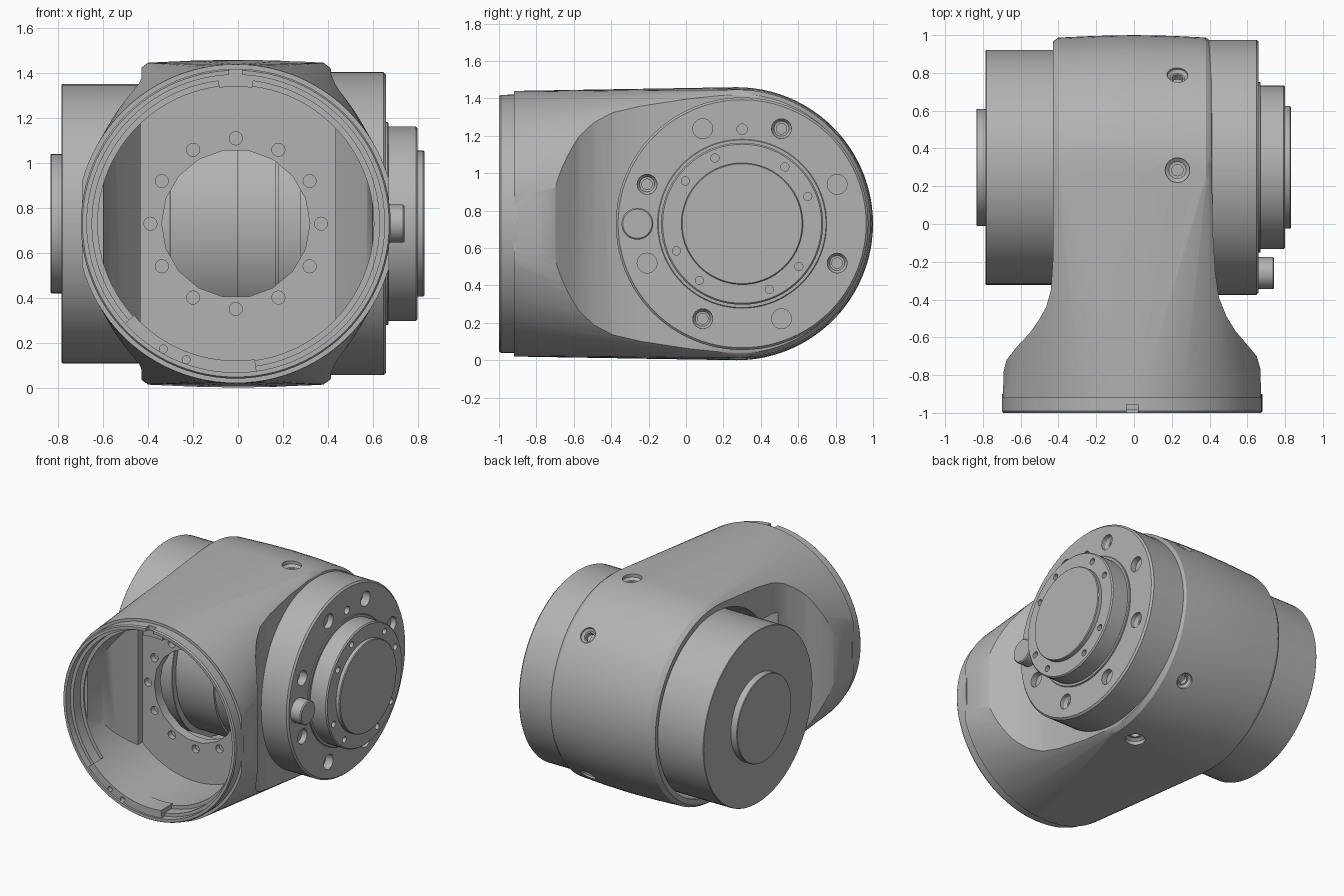
import bpy, bmesh
from math import cos, sin, pi, radians
from mathutils import Vector, Matrix

cube = bpy.data.objects.get("Cube")
if cube:
    bpy.data.objects.remove(cube)

mat = bpy.data.materials.new("machined grey")
mat.use_nodes = True
GREY = (0.45, 0.45, 0.45, 1)
mat.diffuse_color = GREY
mat.node_tree.nodes["Principled BSDF"].inputs["Base Color"].default_value = GREY

CZ = 0.73                                   # height of both axes
FRONT = Vector((-0.01, 0, CZ))              # axis of the front opening
JOINT = Vector((0, 0.3, CZ))                # axis of the joint drums
ALONG_X = Matrix(((0, 0, 1), (1, 0, 0), (0, 1, 0)))
ALONG_Y = Matrix(((1, 0, 0), (0, 0, 1), (0, -1, 0)))


def finish(bm, name):
    bmesh.ops.recalc_face_normals(bm, faces=bm.faces)
    mesh = bpy.data.meshes.new(name)
    bm.to_mesh(mesh)
    bm.free()
    mesh.materials.append(mat)
    ob = bpy.data.objects.new(name, mesh)
    bpy.context.collection.objects.link(ob)
    return ob


def ring(bm, pos, r, frame, origin, n):
    return [bm.verts.new(origin + frame @ Vector((r * cos(2 * pi * i / n), r * sin(2 * pi * i / n), pos)))
            for i in range(n)]


def turned(name, profile, frame, origin, n=96):
    """Closed solid of revolution from (position, radius) pairs."""
    bm = bmesh.new()
    rings = [ring(bm, p, r, frame, origin, n) for p, r in profile]
    for a, b in zip(rings, rings[1:]):
        for i in range(n):
            j = (i + 1) % n
            bm.faces.new((a[i], a[j], b[j], b[i]))
    bm.faces.new(rings[0])
    bm.faces.new(rings[-1])
    return finish(bm, name)


def disc(name, a, b, r, bevel=0.012):
    """Drum on the joint axis with softened rims."""
    return turned(name, [(a, r - bevel), (a + bevel, r), (b - bevel, r), (b, r - bevel)], ALONG_X, JOINT)


def prism(name, outline, low, high):
    bm = bmesh.new()
    rows = [[bm.verts.new((x, y, z)) for x, y in outline] for z in (low, high)]
    n = len(outline)
    for i in range(n):
        j = (i + 1) % n
        bm.faces.new((rows[0][i], rows[0][j], rows[1][j], rows[1][i]))
    for row in rows:
        bm.faces.new(row)
    return finish(bm, name)


def box(name, low, high):
    return prism(name, [(low[0], low[1]), (high[0], low[1]), (high[0], high[1]), (low[0], high[1])],
                 low[2], high[2])


def combine(ob, other, operation):
    mod = ob.modifiers.new("combine", "BOOLEAN")
    mod.operation, mod.object, mod.solver = operation, other, "EXACT"
    bpy.context.view_layer.objects.active = ob
    bpy.ops.object.modifier_apply(modifier=mod.name)
    bpy.data.objects.remove(other)


def join(obs):
    """Gather disjoint cutters into one object."""
    bm = bmesh.new()
    for ob in obs:
        bm.from_mesh(ob.data)
        bpy.data.objects.remove(ob)
    return finish(bm, "cutter")


def drill(ob, pins):
    combine(ob, join(pins), "DIFFERENCE")


def pin(a, b, r, frame, origin, n=20):
    return turned("cutter", [(a, r), (b, r)], frame, origin, n)


def around(axis_point, frame, radius, degrees):
    t = radians(degrees)
    return axis_point + frame @ Vector((radius * cos(t), radius * sin(t), 0))


# Housing: round front flowing into a transverse barrel
bm = bmesh.new()
barrel = Vector((0, 0.27, CZ))
ring(bm, -0.92, 0.71, ALONG_Y, FRONT, 96)
for x, r in ((-0.43, 0.695), (-0.4, 0.717), (-0.2, 0.726), (0, 0.73), (0.2, 0.726), (0.38, 0.717), (0.41, 0.695)):
    ring(bm, x, r, ALONG_X, barrel, 96)
bmesh.ops.convex_hull(bm, input=bm.verts)
housing = finish(bm, "housing")

# Waisted sides
neck_left = [(-0.7, -1.1), (-0.69, -0.78), (-0.675, -0.72), (-0.62, -0.65), (-0.55, -0.575), (-0.505, -0.51),
             (-0.465, -0.44), (-0.44, -0.35), (-0.43, -0.2), (-0.43, 1.1)]
neck_right = [(0.41, 1.1), (0.415, 0), (0.43, -0.25), (0.45, -0.39), (0.49, -0.49), (0.54, -0.57),
              (0.6, -0.64), (0.65, -0.7), (0.67, -0.77), (0.675, -1.1)]
combine(housing, prism("cutter", neck_left + neck_right, -0.2, 1.7), "INTERSECT")
combine(housing, turned("lip", [(-1, 0.683), (-0.99, 0.69), (-0.9, 0.69)], ALONG_Y, FRONT), "UNION")

# Stepped front bore and narrowing front chamber
bore = turned("cutter", [(-1.05, 0.663), (-0.95, 0.663), (-0.95, 0.64), (-0.87, 0.64), (-0.87, 0.615), (-0.47, 0.615)],
              ALONG_Y, FRONT)
half = [(0.8, -1.1), (0.8, -0.86), (0.6, -0.86), (0.575, -0.72), (0.5, -0.61), (0.435, -0.52), (0.435, -0.4)]
chamber = half + [(-x, y) for x, y in reversed(half)]
combine(bore, prism("cutter", chamber, -0.2, 1.7), "INTERSECT")
combine(housing, bore, "DIFFERENCE")

# Drum chamber, open on the right-hand side, with the round window to the front
combine(housing, pin(-0.6, 0.36, 0.65, ALONG_X, Vector((0, 0.285, CZ)), 96), "DIFFERENCE")
combine(housing, box("cutter", (-0.6, -0.4, 0.33), (0.3, 0, 1.13)), "DIFFERENCE")
combine(housing, pin(-0.55, -0.2, 0.33, ALONG_Y, FRONT, 18), "DIFFERENCE")

# Bolt circle round the window, key slot in the rim
drill(housing, [pin(-0.5, -0.43, 0.029, ALONG_Y, around(FRONT, ALONG_Y, 0.38, 30 * k)) for k in range(12)])
combine(housing, box("cutter", (-0.04, -1.05, 1.3), (0.02, -0.955, 1.5)), "DIFFERENCE")

# Radial screw holes in the barrel
for angle, r in ((90, 0.065), (45, 0.055), (-45, 0.055), (-90, 0.065)):
    t = radians(angle)
    out = Vector((0, cos(t), sin(t)))
    frame = out.to_track_quat("Z", "Y").to_matrix()
    origin = Vector((0.23, 0.285, CZ))
    drill(housing, [turned("cutter", [(0.6, 0.03), (0.685, 0.03), (0.685, r * 0.7), (0.7, r), (0.8, r)],
                           frame, origin, 24)])


# Raised pads inside the front rim
def arc_pad(name, start, end, inner, outer, front, back, steps=24):
    bm = bmesh.new()
    rows = []
    for i in range(steps + 1):
        t = radians(start + (end - start) * i / steps)
        rows.append([bm.verts.new((FRONT.x + r * cos(t), y, CZ + r * sin(t)))
                     for r, y in ((inner, front), (outer, front), (outer, back), (inner, back))])
    for a, b in zip(rows, rows[1:]):
        for k in range(4):
            m = (k + 1) % 4
            bm.faces.new((a[k], a[m], b[m], b[k]))
    bm.faces.new(rows[0])
    bm.faces.new(rows[-1])
    return finish(bm, name)


lower_pad = arc_pad("lower_rim_pad", 222, 278, 0.61, 0.67, -0.985, -0.85)
drill(lower_pad, [pin(-1.05, -0.95, 0.018, ALONG_Y, around(FRONT, ALONG_Y, 0.645, -a)) for a in (240, 250)])
arc_pad("upper_rim_pad", 83, 97, 0.61, 0.655, -0.955, -0.85, 8)

# Output flange
flange = disc("output_flange", 0.38, 0.66, 0.675)
pins = []
for k in range(8):
    centre = around(JOINT, ALONG_X, 0.55, 22.5 + 45 * k)
    if k in (1, 3, 5, 7):
        pins.append(turned("cutter", [(0.5, 0.028), (0.61, 0.028), (0.61, 0.04), (0.63, 0.053), (0.7, 0.053)],
                           ALONG_X, centre, 24))
    else:
        pins.append(pin(0.62, 0.7, 0.053, ALONG_X, centre, 24))
pins.append(pin(0.6, 0.7, 0.028, ALONG_X, around(JOINT, ALONG_X, 0.505, 90)))
drill(flange, pins)
disc("flange_collar", 0.65, 0.67, 0.452, 0.004)

hub = disc("output_hub", 0.65, 0.8, 0.433, 0.008)
drill(hub, [pin(0.75, 0.85, 0.022, ALONG_X, around(JOINT, ALONG_X, 0.38, a + 90 * k), 16)
            for k in range(4) for a in (22.5, 53)])
disc("hub_cap", 0.78, 0.83, 0.325, 0.005)

# Stop peg on the flange
turned("stop_peg", [(0.65, 0.085), (0.735, 0.085), (0.742, 0.078)], ALONG_X, Vector((0, -0.26, CZ)), 32)

# Drive drum, its end boss and the stepped inner shaft
disc("drive_drum", -0.785, -0.3, 0.622, 0.003)
disc("drum_boss", -0.835, -0.77, 0.31, 0.004)
turned("inner_shaft", [(-0.32, 0.58), (0, 0.58), (0, 0.565), (0.17, 0.565), (0.17, 0.55), (0.18, 0.55),
                       (0.18, 0.58), (0.28, 0.58), (0.28, 0.54), (0.39, 0.54)], ALONG_X, JOINT)

for ob in bpy.context.scene.objects:
    if ob.type == "MESH":
        bpy.ops.object.select_all(action="DESELECT")
        ob.select_set(True)
        bpy.context.view_layer.objects.active = ob
        bpy.ops.object.shade_smooth_by_angle(angle=radians(30))
